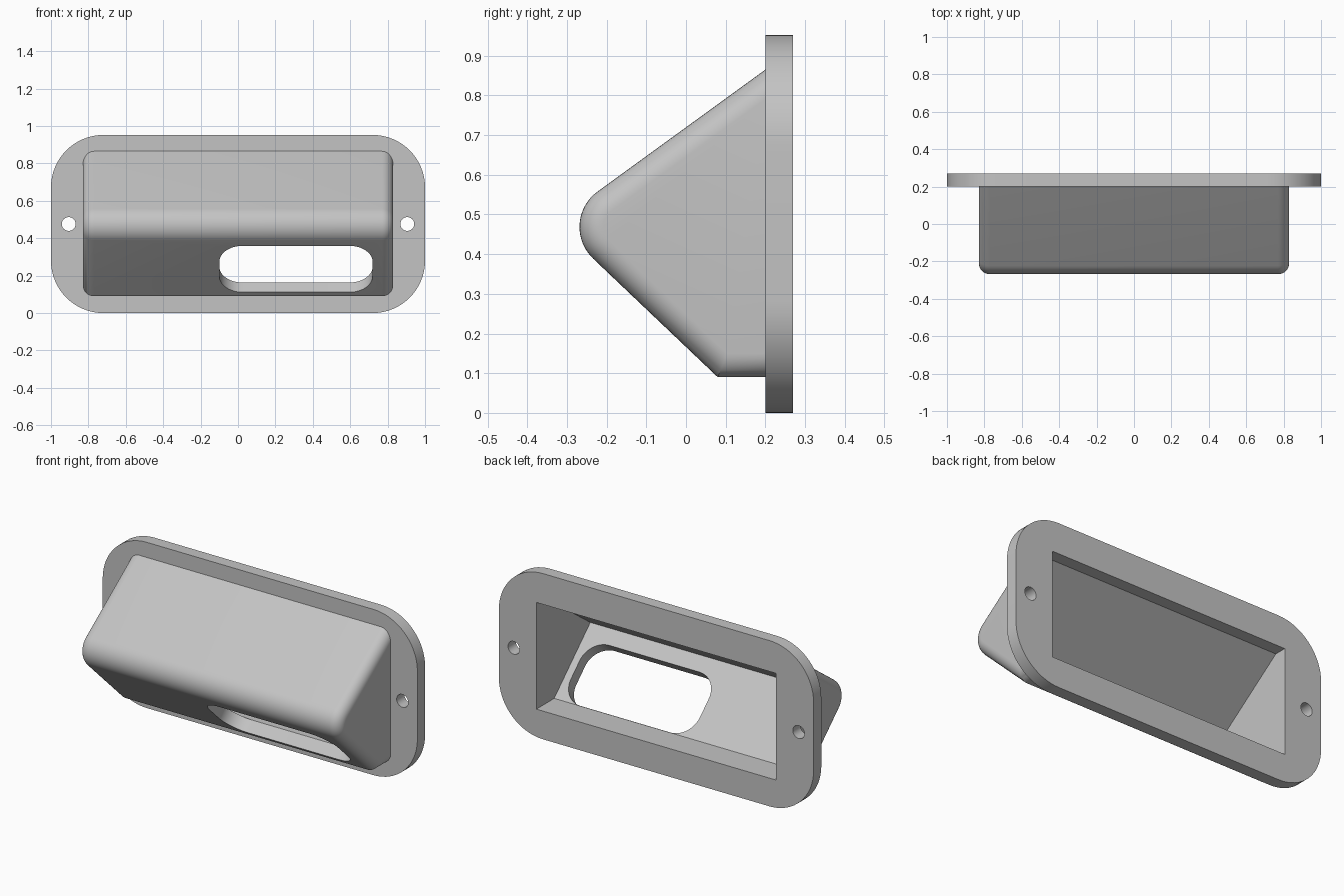
import bpy, bmesh
from math import sin, cos, pi, atan2, radians
from mathutils import Vector

if "Cube" in bpy.data.objects:
    bpy.data.objects.remove(bpy.data.objects["Cube"])

grey = bpy.data.materials.new("light_grey")
grey.use_nodes = True
colour = (0.55, 0.55, 0.55, 1)
grey.diffuse_color = colour
grey.node_tree.nodes["Principled BSDF"].inputs["Base Color"].default_value = colour

X, Y, Z = Vector((1, 0, 0)), Vector((0, 1, 0)), Vector((0, 0, 1))


def arc(cx, cy, r, start, end, steps):
    return [(cx + r * cos(start + (end - start) * i / steps),
             cy + r * sin(start + (end - start) * i / steps)) for i in range(steps + 1)]


def rounded_rect(w, h, r, steps=16):
    pts = []
    for k, (sx, sy) in enumerate(((1, 1), (-1, 1), (-1, -1), (1, -1))):
        pts += arc(sx * (w / 2 - r), sy * (h / 2 - r), r, k * pi / 2, (k + 1) * pi / 2, steps)
    return pts


def prism(name, outline, origin, u, v, n, depth, bevel=0, bevel_test=None):
    """Extrude a flat outline, drawn along u and v, by depth along both sides of n."""
    bm = bmesh.new()
    rings = [[bm.verts.new(origin + u * a + v * b + n * s * depth) for a, b in outline]
             for s in (-1, 1)]
    bm.faces.new(rings[0])
    bm.faces.new(rings[1])
    count = len(outline)
    for i in range(count):
        j = (i + 1) % count
        bm.faces.new((rings[0][i], rings[0][j], rings[1][j], rings[1][i]))
    bmesh.ops.recalc_face_normals(bm, faces=bm.faces)
    if bevel:
        edges = [e for e in bm.edges if bevel_test(e)]
        bmesh.ops.bevel(bm, geom=edges, offset=bevel, segments=8, profile=0.5,
                        affect='EDGES', clamp_overlap=True)
    mesh = bpy.data.meshes.new(name)
    bm.to_mesh(mesh)
    bm.free()
    mesh.materials.append(grey)
    obj = bpy.data.objects.new(name, mesh)
    bpy.context.collection.objects.link(obj)
    return obj


def activate(obj):
    bpy.ops.object.select_all(action='DESELECT')
    obj.select_set(True)
    bpy.context.view_layer.objects.active = obj


def cut(obj, cutters):
    activate(obj)
    for c in cutters:
        mod = obj.modifiers.new("cut", 'BOOLEAN')
        mod.operation, mod.solver, mod.object = 'DIFFERENCE', 'EXACT', c
        bpy.ops.object.modifier_apply(modifier=mod.name)


# Hood profile in y and z, with a rounded nose between the two slopes
back, nose_r = 0.2, 0.11
top, low, nose = Vector((back, 0.865)), Vector((0.08, 0.09)), Vector((-0.33, 0.48))
up_dir, low_dir = (top - nose).normalized(), (low - nose).normalized()
half = up_dir.angle(low_dir) / 2
centre = nose + (up_dir + low_dir).normalized() * nose_r / sin(half)
a_up = atan2(up_dir.y, up_dir.x) + pi / 2
a_low = atan2(low_dir.y, low_dir.x) + 1.5 * pi
profile = [(back, low.y), tuple(top)] + arc(*centre, nose_r, a_up, a_low, 16) + [tuple(low)]


def side_rim(edge):
    a, b = (vert.co for vert in edge.verts)
    return a.x * b.x > 0 and abs(a.x - b.x) < 0.01 and min(a.y, b.y) < back - 0.01


hood = prism("hood", profile, Vector(), Y, Z, X, 0.83, 0.06, side_rim)

# Wall flange
mid = Vector((0, 0.235, 0.476))
flange = prism("wall_flange", rounded_rect(2, 0.952, 0.28), mid, X, Z, Y, 0.035)

# Cutters: hollow interior, slanted outlet and screw holes
cavity = prism("cavity_cutter", [(0.3, 0.162), (0.108, 0.162), (-0.22, 0.473),
                                 (back, 0.775), (0.3, 0.775)], Vector(), Y, Z, X, 0.762)
slope = Vector((0, -low_dir.x, -low_dir.y))
outlet = prism("outlet_cutter", rounded_rect(0.82, 0.36, 0.125),
               Vector((0.31, -0.072, 0.236)), X, slope, X.cross(slope), 0.14)
holes = [prism("screw_hole_cutter", arc(0, 0, 0.037, 0, 2 * pi * 31 / 32, 31),
               mid + X * side * 0.905, X, Z, Y, 0.1) for side in (-1, 1)]

cut(hood, [cavity, outlet])
cut(flange, [cavity] + holes)
for cutter in [cavity, outlet] + holes:
    bpy.data.objects.remove(cutter)

# Smooth the rounded parts and keep the sharp edges
for part in (hood, flange):
    activate(part)
    bpy.ops.object.shade_smooth_by_angle(angle=radians(30))
